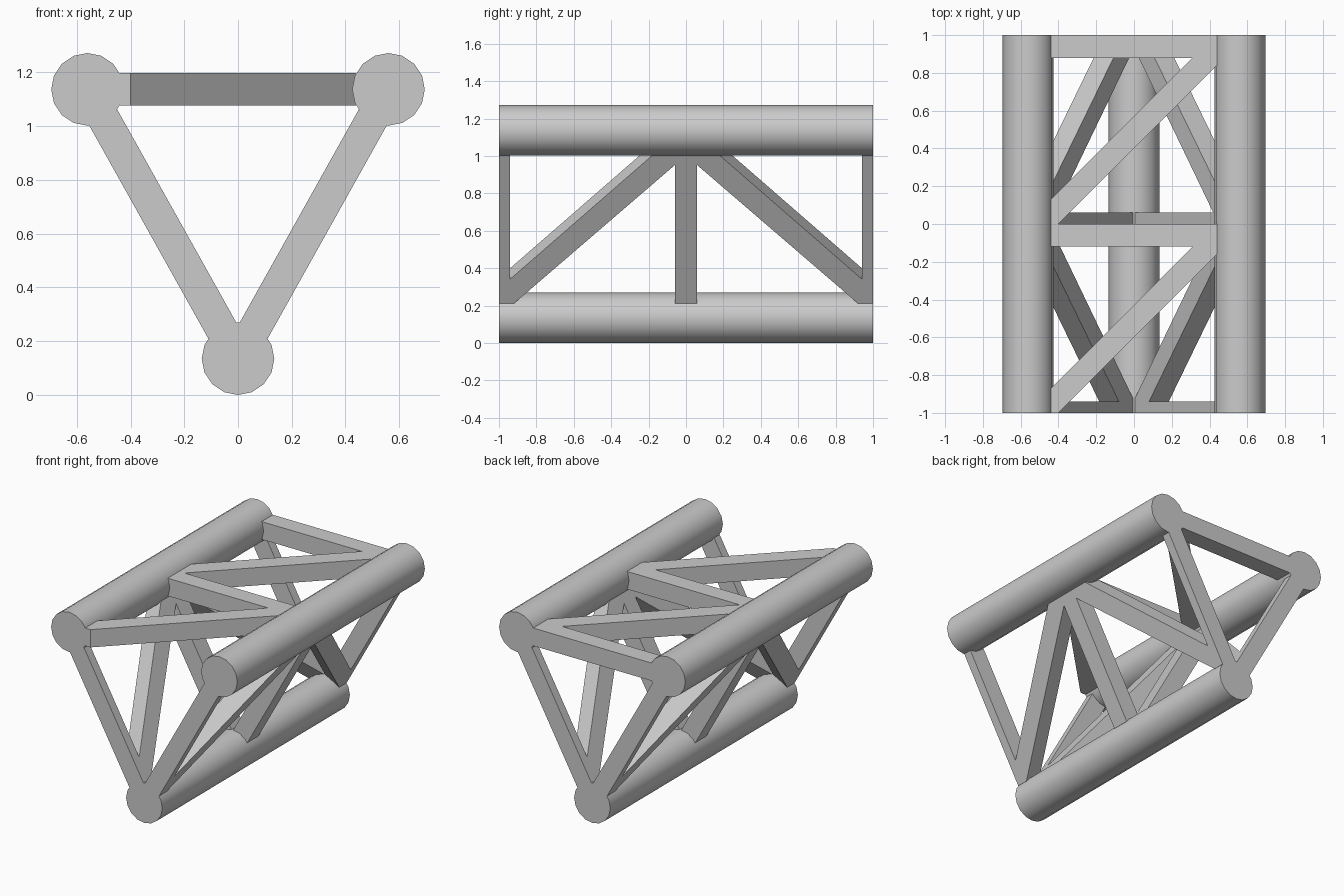
import bpy
import bmesh
import math
from mathutils import Matrix, Vector

if "Cube" in bpy.data.objects:
    bpy.data.objects.remove(bpy.data.objects["Cube"], do_unlink=True)

TUBE_R = 0.135
BAR = 0.12          # thickness of every brace
SPREAD = 0.56       # sideways offset of the upper tubes
LOW, HIGH = 0.135, 1.137

metal = bpy.data.materials.new("grey metal")
metal.use_nodes = True
metal.diffuse_color = (0.6, 0.6, 0.6, 1)
metal.node_tree.nodes["Principled BSDF"].inputs["Base Color"].default_value = (0.6, 0.6, 0.6, 1)


def add_object(name, bm):
    bmesh.ops.recalc_face_normals(bm, faces=bm.faces)
    mesh = bpy.data.meshes.new(name)
    bm.to_mesh(mesh)
    bm.free()
    mesh.materials.append(metal)
    obj = bpy.data.objects.new(name, mesh)
    bpy.context.collection.objects.link(obj)
    return obj


def tube(name, x, z):
    bm = bmesh.new()
    bmesh.ops.create_cone(bm, cap_ends=True, segments=16, radius1=TUBE_R, radius2=TUBE_R, depth=2,
                          matrix=Matrix.Translation((x, 0, z)) @ Matrix.Rotation(math.pi / 2, 4, "X"))
    obj = add_object(name, bm)
    bpy.ops.object.select_all(action="DESELECT")
    obj.select_set(True)
    bpy.context.view_layer.objects.active = obj
    bpy.ops.object.shade_smooth_by_angle()


def lattice(name, outline, origin, u, v):
    """Extrude a flat outline, centred on the plane spanned by u and v."""
    normal = u.cross(v).normalized()
    start = origin - normal * BAR / 2
    bm = bmesh.new()
    face = bm.faces.new([bm.verts.new(start + u * a + v * b) for a, b in outline])
    extruded = bmesh.ops.extrude_face_region(bm, geom=[face])["geom"]
    bmesh.ops.translate(bm, vec=normal * BAR, verts=[g for g in extruded if isinstance(g, bmesh.types.BMVert)])
    add_object(name, bm)


# Three long tubes
tube("lower_tube", 0, LOW)
tube("upper_left_tube", SPREAD, HIGH)
tube("upper_right_tube", -SPREAD, HIGH)

# Side lattices: end posts, middle post and two diagonals in one outline
slope = Vector((SPREAD, 0, HIGH - LOW))
bottom, top = 0.12, slope.length - 0.12
half = [(0.06, bottom), (0.06, top - 0.06), (0.92, bottom), (1, bottom), (1, top),
        (0.94, top), (0.94, bottom + 0.15), (0.18, top)]
outline = half + [(-y, s) for y, s in reversed(half)]
for side, sign in (("left", 1), ("right", -1)):
    direction = Vector((sign * slope.x, 0, slope.z)).normalized()
    lattice(side + "_side_lattice", outline, Vector((0, 0, LOW)), Vector((0, 1, 0)), direction)

# Top lattice: two crossbars joined by two parallel diagonals
w = SPREAD - 0.12
right_edge = [(-0.40, 0), (w, 0.84), (w, 1)]
left_edge = [(-w, 0.88), (0.31, 0.88), (-w, 0.13)]
zigzag = [(-w, -1)] + [(x, y - 1) for x, y in right_edge] + right_edge
zigzag += [(-w, 1)] + left_edge + [(x, y - 1) for x, y in left_edge]
lattice("top_lattice", zigzag, Vector((0, 0, HIGH)), Vector((1, 0, 0)), Vector((0, 1, 0)))
